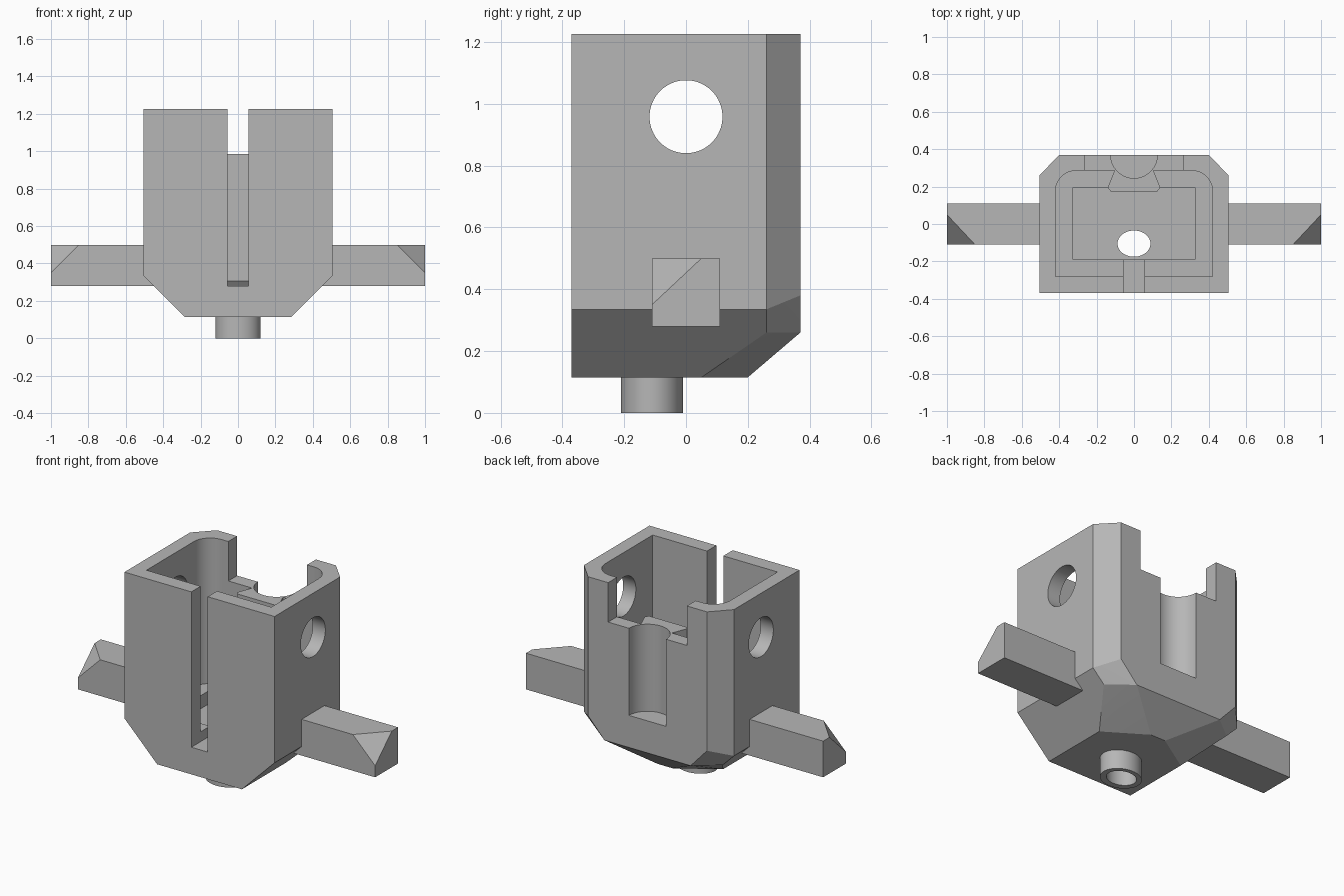
import bpy, bmesh, math

default = bpy.data.objects.get("Cube")
if default:
    bpy.data.objects.remove(default, do_unlink=True)

grey = bpy.data.materials.new("plain grey")
grey.use_nodes = True
colour = (0.47, 0.47, 0.47, 1)
grey.diffuse_color = colour
grey.node_tree.nodes["Principled BSDF"].inputs["Base Color"].default_value = colour


def finish(name, bm):
    bmesh.ops.recalc_face_normals(bm, faces=bm.faces)
    mesh = bpy.data.meshes.new(name)
    bm.to_mesh(mesh)
    bm.free()
    mesh.materials.append(grey)
    obj = bpy.data.objects.new(name, mesh)
    bpy.context.collection.objects.link(obj)
    return obj


def hull(name, points, mirror=False):
    """Convex solid around points, optionally mirrored across x."""
    bm = bmesh.new()
    if mirror:
        points = points + [(-x, y, z) for x, y, z in points]
    for p in points:
        bm.verts.new(p)
    bmesh.ops.convex_hull(bm, input=bm.verts)
    bmesh.ops.dissolve_limit(bm, angle_limit=0.01, verts=bm.verts, edges=bm.edges)
    return finish(name, bm)


def box(name, x, y, z):
    return hull(name, [(a, b, c) for a in x for b in y for c in z])


def prism(name, outline, z0, z1):
    """Extrude an xy outline upwards."""
    bm = bmesh.new()
    base = bm.faces.new([bm.verts.new((x, y, z0)) for x, y in outline])
    top = bmesh.ops.extrude_face_region(bm, geom=[base])["geom"]
    for v in top:
        if isinstance(v, bmesh.types.BMVert):
            v.co.z = z1
    return finish(name, bm)


def arc(cx, cy, rx, ry, start, end, steps):
    angles = [math.radians(start + (end - start) * i / steps) for i in range(steps + 1)]
    return [(cx + rx * math.cos(a), cy + ry * math.sin(a)) for a in angles]


def ellipse(cx, cy, rx, ry, steps=64):
    return arc(cx, cy, rx, ry, 0, 360, steps)[:-1]


def combine(target, other, operation):
    mod = target.modifiers.new(operation, 'BOOLEAN')
    mod.operation, mod.object, mod.solver = operation, other, 'EXACT'
    bpy.context.view_layer.objects.active = target
    bpy.ops.object.modifier_apply(modifier=mod.name)
    bpy.data.objects.remove(other, do_unlink=True)


# Block with tapered underside and chamfered back corners
TOP = 1.225
housing = hull("housing", [
    (.505, -.37, TOP), (.505, .26, TOP), (.4, .37, TOP),
    (.505, -.37, .335), (.505, .26, .335), (.4, .37, .38),
    (.285, -.37, .115), (.43, .26, .26), (.29, .37, .26),
    (.285, .05, .115), (.05, .2, .115)], mirror=True)

# Side arms with one clipped upper front corner at each tip
for s in (1, -1):
    arm = hull("side_arm", [
        (s * x, y, z) for x, y, z in [
            (.36, -.11, .28), (.36, .11, .28), (.36, -.11, .5), (.36, .11, .5),
            (1, -.11, .28), (1, .11, .28), (1, .11, .5),
            (1, -.11, .35), (.85, -.11, .5), (1, .05, .5)]])
    combine(housing, arm, 'UNION')

# Short tube underneath
combine(housing, prism("bottom_tube", ellipse(0, -.11, .12, .1), 0, .2), 'UNION')

# Wide pocket with rounded back corners, then a smaller deeper pocket
wide = [(-.42, -.28), (.42, -.28)]
wide += arc(.31, .175, .11, .11, 0, 90, 12) + arc(-.31, .175, .11, .11, 90, 180, 12)
combine(housing, prism("pocket_cutter", wide, .34, 1.4), 'DIFFERENCE')
combine(housing, box("well_cutter", (-.325, .325), (-.19, .195), (.26, .6)), 'DIFFERENCE')

# Rib inside the back wall, with a sloped foot
rib = []
for x, y, foot in ((.125, .175, .305), (.14, .195, .28), (.09, .275, .27), (.09, .32, .27)):
    rib += [(x, y, foot), (x, y, .985)]
combine(housing, hull("back_rib", rib, mirror=True), 'UNION')

# Back notch and round groove, front slot
combine(housing, box("notch_cutter", (-.265, .265), (.22, .5), (.985, 1.4)), 'DIFFERENCE')
combine(housing, prism("groove_cutter", ellipse(0, .37, .125, .125), .455, 1.4), 'DIFFERENCE')
combine(housing, box("slot_cutter", (-.055, .055), (-.5, -.15), (.28, 1.4)), 'DIFFERENCE')

# Drain hole through the floor and tube
combine(housing, prism("drain_cutter", ellipse(0, -.105, .088, .07), -.1, .4), 'DIFFERENCE')

# Round cross hole through both side walls
pin = prism("cross_hole_cutter", ellipse(0, 0, .118, .118), -.7, .7)
pin.rotation_euler.y = math.pi / 2
pin.location.z = .958
bpy.context.view_layer.update()
combine(housing, pin, 'DIFFERENCE')

# Smooth the round parts, keep edges crisp
bpy.ops.object.select_all(action='DESELECT')
housing.select_set(True)
bpy.context.view_layer.objects.active = housing
bpy.ops.object.shade_smooth_by_angle(angle=math.radians(20))
